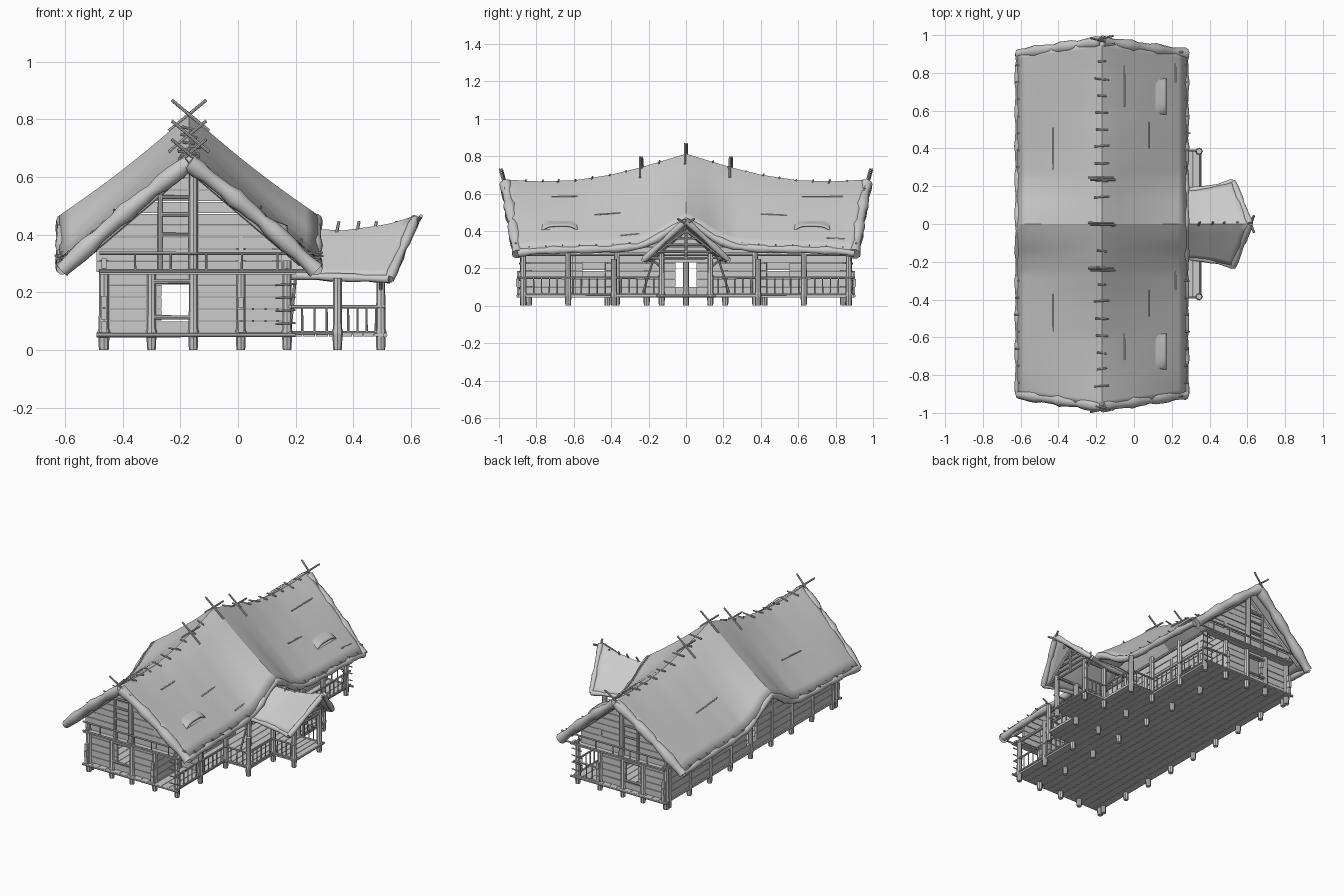
import bpy, bmesh, math, random
from mathutils import Vector as V

random.seed(4)
if "Cube" in bpy.data.objects:
    bpy.data.objects.remove(bpy.data.objects["Cube"])

grey = bpy.data.materials.new("plain grey")
grey.use_nodes = True
grey.diffuse_color = (0.6, 0.6, 0.6, 1)
grey.node_tree.nodes["Principled BSDF"].inputs["Base Color"].default_value = (0.6, 0.6, 0.6, 1)

RIDGE_X, HALF = -0.17, 0.44
FLOOR, EAVES = 0.06, 0.27


class Part:
    """Collects simple solids into one named object."""

    def __init__(self, name):
        self.name, self.bm = name, bmesh.new()

    def box(self, lo, hi):
        vs = bmesh.ops.create_cube(self.bm, size=1)["verts"]
        for v in vs:
            v.co = V([(a + b) / 2 + c * (b - a) for a, b, c in zip(lo, hi, v.co)])
        return vs

    def tube(self, path, radii, sides=8):
        path = [V(p) for p in path]
        rings = []
        for i, p in enumerate(path):
            d = (path[min(i + 1, len(path) - 1)] - path[max(i - 1, 0)]).normalized()
            a = d.cross(V((0, 0, 1)) if abs(d.z) < 0.9 else V((1, 0, 0))).normalized()
            b = d.cross(a)
            rings.append([self.bm.verts.new(p + radii[i] * (a * math.cos(k * math.tau / sides) + b * math.sin(k * math.tau / sides)))
                          for k in range(sides)])
        for r, s in zip(rings, rings[1:]):
            for k in range(sides):
                n = (k + 1) % sides
                self.bm.faces.new((r[k], r[n], s[n], s[k]))
        self.bm.faces.new(rings[0][::-1])
        self.bm.faces.new(rings[-1])

    def rod(self, a, b, r=0.006):
        self.tube([a, b], [r, r * 0.9])

    def post(self, x, y, top=EAVES, r=0.016):
        self.tube([(x, y, z) for z in (0, 0.012, 0.045, 0.055, 0.065, 0.075, top)],
                  [r * k for k in (0.9, 1, 1.05, 1.2, 1.2, 1, 0.95)])

    def grid(self, f, nu, nv):
        vs = [[self.bm.verts.new(f(i / nu, j / nv)) for j in range(nv + 1)] for i in range(nu + 1)]
        for i in range(nu):
            for j in range(nv):
                self.bm.faces.new((vs[i][j], vs[i + 1][j], vs[i + 1][j + 1], vs[i][j + 1]))

    def done(self, smooth=None, thick=None):
        bmesh.ops.recalc_face_normals(self.bm, faces=self.bm.faces)
        me = bpy.data.meshes.new(self.name)
        self.bm.to_mesh(me)
        ob = bpy.data.objects.new(self.name, me)
        bpy.context.collection.objects.link(ob)
        me.materials.append(grey)
        if smooth:
            bpy.ops.object.select_all(action="DESELECT")
            ob.select_set(True)
            bpy.context.view_layer.objects.active = ob
            bpy.ops.object.shade_smooth_by_angle(angle=math.radians(smooth))
        if thick:
            m = ob.modifiers.new("thickness", "SOLIDIFY")
            m.thickness, m.offset = thick, 0


def blend(pts, q):
    """Linear interpolation through (position, value) pairs."""
    for (a, fa), (b, fb) in zip(pts, pts[1:]):
        if q <= b:
            return fa + (fb - fa) * (q - a) / (b - a)
    return pts[-1][1]


RIDGE = [(0, 0.797), (0.12, 0.76), (0.25, 0.722), (0.4, 0.685), (0.6, 0.655), (0.8, 0.65), (1, 0.662)]
EAVE = [(0, 0.455), (0.08, 0.415), (0.16, 0.36), (0.25, 0.322), (0.4, 0.308), (0.6, 0.305), (0.8, 0.298), (1, 0.275)]


def roof_z(x, y):
    t = abs(x - RIDGE_X) / HALF
    top, low = blend(RIDGE, abs(y)), blend(EAVE, abs(y))
    bulge = blend([(0, -0.012), (0.4, 0), (1, 0.018)], abs(y))
    return top + (low - top) * t + bulge * math.sin(math.pi * t)


def roof_pt(u, v, lift=0):
    x = RIDGE_X + HALF * (2 * u - 1)
    y = (2 * v - 1) * (0.965 - 0.065 * abs(2 * u - 1))
    return V((x, y, roof_z(x, y) + lift))


# Main thatched roof with rolled, lumpy edges
roof = Part("main_roof")
roof.grid(roof_pt, 20, 64)
roof.done(14, 0.03)


def lumpy(n, base, phase):
    return [base * (1 + 0.16 * math.sin(i * 1.3 + phase) + 0.08 * math.sin(i * 2.9)) for i in range(n)]


roll = Part("roof_rolled_edge")
for v in (0, 1):
    for side in (-1, 1):
        roll.tube([roof_pt(0.5 + side * k / 28, v, -0.01) for k in range(15)], lumpy(15, 0.029, v + side), 10)
for u in (0, 1):
    roll.tube([roof_pt(u, k / 48, -0.005) for k in range(49)], lumpy(49, 0.02, u), 10)
roll.done(60)

# Porch roof with its own rolled edge
PORCH_RIDGE = [(0, 0.415), (0.5, 0.405), (0.8, 0.425), (1, 0.455)]


def porch_pt(u, v):
    w = abs(2 * v - 1)
    x = 0.12 + u * (0.495 - 0.09 * w)
    y = (2 * v - 1) * (0.175 + 0.05 * u ** 3)
    top = blend(PORCH_RIDGE, u)
    return V((x, y, top + (0.26 - 0.014 * u - top) * w))


porch_roof = Part("porch_roof")
porch_roof.grid(porch_pt, 12, 16)
porch_roof.done(35, 0.02)
edge = Part("porch_rolled_edge")
for a, b in ((0, 0.5), (0.5, 1)):
    edge.tube([porch_pt(1, a + (b - a) * k / 8) for k in range(9)], lumpy(9, 0.016, a), 10)
for v in (0, 1):
    edge.tube([porch_pt(k / 10, v) for k in range(11)], lumpy(11, 0.014, v), 10)
edge.done(60)

# Eyebrow vents on the porch side of the roof
vents, slats = Part("roof_vents"), Part("vent_slats")
for s in (-1, 1):
    def hood(u, v):
        w = 2 * v - 1
        x, y = 0.1 + 0.07 * u, s * 0.675 + 0.1 * w
        return V((x, y, roof_z(x, y) + 0.008 + 0.032 * u * (1 - w ** 4)))
    vents.grid(hood, 6, 12)
    for z in (0.375, 0.39, 0.405):
        slats.rod((0.168, s * 0.675 - 0.08, z), (0.168, s * 0.675 + 0.08, z), 0.004)
vents.done(40, 0.01)
slats.done(40)

# Crossed poles, ridge pegs and loose sticks
sticks = Part("roof_sticks")
for y in (-0.975, -0.24, 0, 0.24, 0.975):
    z = roof_z(RIDGE_X, y) + 0.022
    lean = 0.015 if y > 0.5 else -0.015 if y < -0.5 else 0
    for s in (-1, 1):
        sticks.rod((RIDGE_X - s * 0.07, y + s * 0.006 - lean, z - 0.06),
                   (RIDGE_X + s * 0.06, y + s * 0.006 + lean, z + 0.048), 0.006)
for s in (-1, 1):
    for k in range(9):
        y = s * (0.14 + k * 0.09)
        z = roof_z(RIDGE_X, y) + 0.014
        a, c = random.uniform(0.02, 0.042), random.uniform(-0.008, 0.008)
        sticks.rod((RIDGE_X - a, y, z - c), (RIDGE_X + a, y + c, z + c), 0.005)
    for k in range(7):
        y = s * (0.3 + k * 0.09)
        for x, d in ((0.25, 1), (-0.59, -1)):
            sticks.rod((x, y, roof_z(x, y)), (x + d * random.uniform(0.02, 0.05), y, roof_z(x, y) + 0.004), 0.004)
for x, y, half in ((-0.43, 0.4, 0.11), (-0.43, -0.47, 0.1), (-0.05, 0.73, 0.11), (0.08, 0.47, 0.07),
                   (-0.05, -0.65, 0.07), (0.08, -0.42, 0.07), (0.22, 0.8, 0.05), (0.22, -0.3, 0.05)):
    sticks.rod((x, y - half, roof_z(x, y - half) + 0.02), (x, y + half, roof_z(x, y + half) + 0.02), 0.004)
for x in (0.34, 0.41, 0.47, 0.54):
    sticks.rod((x, -0.01, 0.4), (x + 0.01, 0.012, 0.445), 0.006)
for s in (-1, 1):
    sticks.rod((0.60, -s * 0.05, 0.41), (0.635, s * 0.045, 0.465), 0.007)
sticks.done(40)


# Plank walls: rows of boards split around openings
def plank_wall(part, axis, at, a, b, z0, z1, openings=(), rows=5, flare=0):
    h = (z1 - z0) / rows
    for i in range(rows):
        lo, hi = z0 + i * h, z0 + (i + 1) * h - 0.003
        out = flare * random.uniform(0.8, 1.1) if hi < 0.2 else 0
        spans = [(a - out, b + out)]
        for o0, o1, oz0, oz1 in openings:
            if lo < oz1 - 0.01 and hi > oz0 + 0.01:
                spans = [q for p, r in spans for q in ((p, min(r, o0)), (max(p, o1), r)) if q[1] > q[0]]
        t = 0.008 + random.uniform(0, 0.003)
        for p, r in spans:
            if axis == "x":
                part.box((p, at - t, lo), (r, at + t, hi))
            else:
                part.box((at - t, p, lo), (at + t, r, hi))


walls = Part("plank_walls")
window = (-0.265, -0.17, 0.115, 0.235)
for s in (-1, 1):
    plank_wall(walls, "x", s * 0.86, -0.465, 0.01, FLOOR, EAVES, [window])
    # Gable boards with ends cut along the roof slope
    for i in range(9):
        z = EAVES + i * 0.041
        t = 0.008 + random.uniform(0, 0.003)
        for v in walls.box((-1, s * 0.86 - t, z), (1, s * 0.86 + t, z + 0.038)):
            v.co.x = RIDGE_X + v.co.x * max(0.01, min(0.32, (0.65 - v.co.z) * 1.2))
plank_wall(walls, "x", -0.6, 0.01, 0.17, FLOOR, EAVES)
door = (-0.055, 0.055, 0.06, 0.235)
hatch = (-0.055, 0.055, 0.105, 0.235)
plank_wall(walls, "y", -0.465, -0.88, 0.88, FLOOR, 0.32, [hatch], 6, 0.03)
plank_wall(walls, "y", 0.01, -0.87, 0.87, FLOOR, 0.4,
           [door, (-0.55, -0.43, 0.115, 0.22), (0.43, 0.55, 0.115, 0.22)], 8, 0.03)
walls.done()

# Deck boards
deck = Part("deck")
for k in range(13):
    x = -0.48 + k * 0.0508
    deck.box((x, -0.9, 0.045), (x + 0.048, 0.9, 0.058))
for k in range(4):
    deck.box((0.18 + k * 0.045, -0.39, 0.047), (0.222 + k * 0.045, 0.39, 0.058))
    deck.box((0.36 + k * 0.038, -0.15, 0.047), (0.395 + k * 0.038, 0.15, 0.058))
deck.done()

# Posts with collared feet
posts = Part("posts")
for k in range(9):
    posts.post(-0.465, -0.84 + k * 0.21, 0.31)
for s in (-1, 1):
    for x in (-0.30, -0.155, 0.01, 0.17):
        posts.post(x, s * 0.87)
    posts.post(-0.465, s * 0.87, 0.28, 0.018)
    for y in (0.13, 0.37, 0.63):
        posts.post(0.17, s * y, 0.31)
        posts.post(0.01, s * y, 0.36)
    posts.post(0.345, s * 0.385, 0.25)
    posts.post(0.345, s * 0.13, 0.28)
    posts.post(0.495, s * 0.13, 0.28)
    posts.rod((-0.155, s * 0.885, 0.27), (-0.155, s * 0.885, 0.635), 0.017)
    posts.rod((-0.27, s * 0.88, 0.27), (-0.27, s * 0.88, 0.54), 0.009)
    # Window frame bars and rafters
    for z in (0.113, 0.237):
        posts.rod((-0.30, s * 0.875, z), (-0.155, s * 0.875, z), 0.008)
    for z in (0.4, 0.47, 0.53):
        posts.rod((-0.27, s * 0.88, z), (-0.155, s * 0.88, z), 0.007)
    for x in (-0.56, 0.22):
        posts.rod((x, s * 0.87, 0.3), (RIDGE_X, s * 0.87, 0.63), 0.012)
    posts.rod((0.5, s * 0.2, 0.255), (0.5, 0, 0.405), 0.01)
    posts.rod((0.17, s * 0.13, 0.275), (0.5, s * 0.13, 0.275), 0.009)
    # Porch braces
    posts.rod((0.495, s * 0.13, 0.2), (0.495, s * 0.19, 0.26), 0.006)
    posts.rod((0.18, s * 0.23, 0.07), (0.2, s * 0.17, 0.26), 0.006)
# Porch gable lattice
for z in (0.255, 0.29, 0.325, 0.36):
    w = (0.405 - z) * 1.3
    posts.rod((0.5, -w, z), (0.5, w, z), 0.007)
posts.rod((0.5, 0, 0.25), (0.5, 0, 0.4), 0.008)
for x in (-0.465, 0.17):
    posts.rod((x, -0.9, 0.275), (x, 0.9, 0.275), 0.01)
posts.done(40)

# Railings
rails = Part("railings")


def railing(a, b, z0=0.06, z1=0.15, gap=0.042):
    a, b = V((*a, 0)), V((*b, 0))
    for z in (z0, z1):
        rails.rod(a + V((0, 0, z)), b + V((0, 0, z)), 0.006)
    n = max(2, int((b - a).length / gap))
    for k in range(1, n):
        p = a.lerp(b, k / n)
        rails.rod(p + V((0, 0, z0)), p + V((0, 0, z1)), 0.004)


railing((0.01, 0.89), (0.18, 0.89))
for s in (-1, 1):
    railing((0.18, s * 0.9), (0.18, s * 0.39))
    railing((0.18, s * 0.39), (0.35, s * 0.39))
    railing((0.35, s * 0.39), (0.35, s * 0.13))
    railing((0.35, s * 0.14), (0.51, s * 0.14), gap=0.03)
    railing((-0.48, s * 0.91), (0.26, s * 0.91), 0.275, 0.335, 0.12)
    rails.rod((-0.49, s * 0.9, 0.052), (0.2, s * 0.9, 0.052), 0.008)
    rails.box((-0.48, s * 0.885 - 0.025, 0.262), (0.2, s * 0.885 + 0.025, 0.272))
    # Short pegs on the corner posts
    for z in (0.09, 0.135, 0.18, 0.225):
        rails.rod((0.13, s * 0.89, z), (0.2, s * 0.89, z + 0.004), 0.004)
rails.rod((0.51, -0.16, 0.052), (0.51, 0.16, 0.052), 0.008)
rails.done(40)
